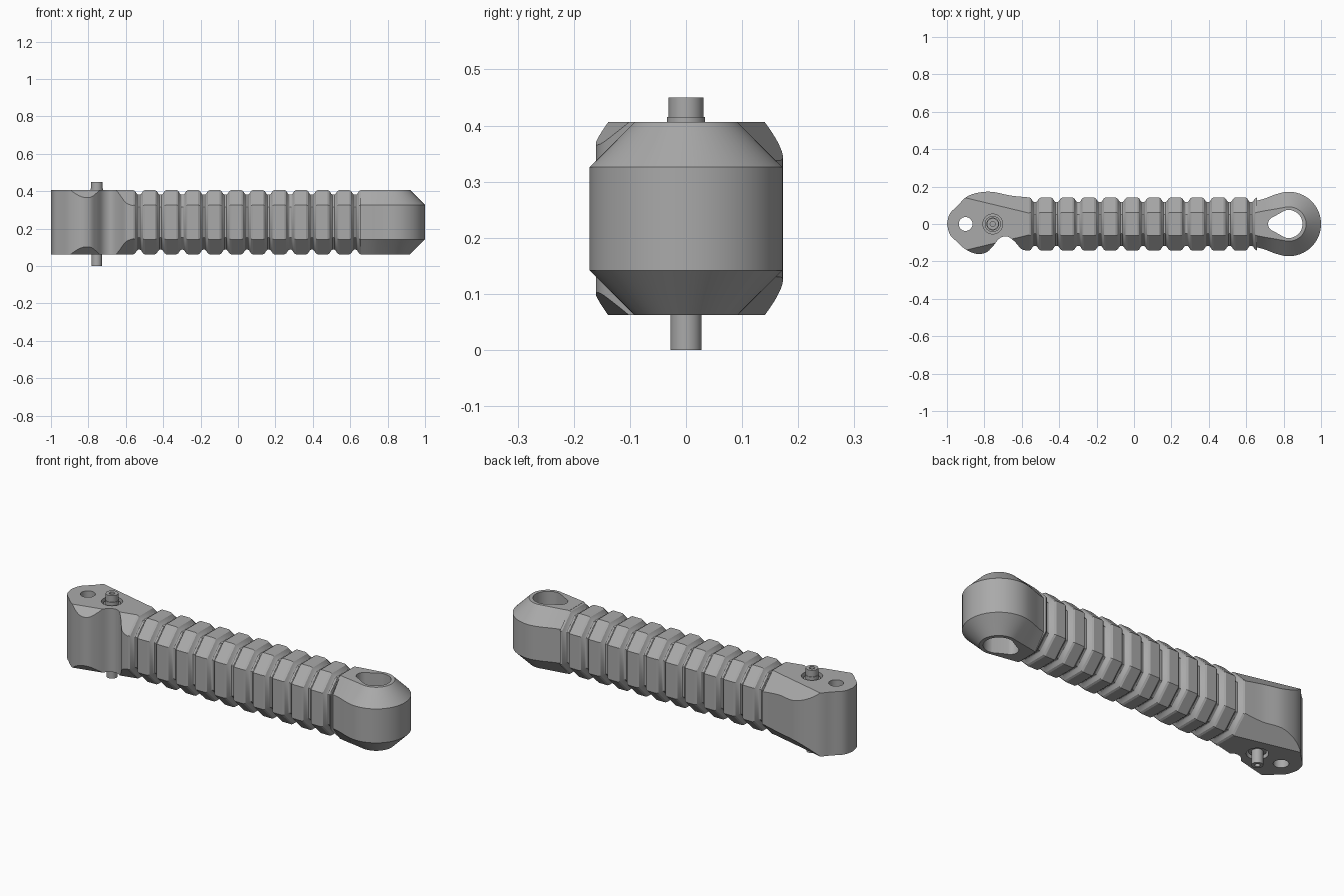
import bpy, bmesh, math
from mathutils import Vector, Matrix

if "Cube" in bpy.data.objects:
    bpy.data.objects.remove(bpy.data.objects["Cube"], do_unlink=True)

grey = bpy.data.materials.new("satin_grey")
grey.use_nodes = True
grey.diffuse_color = (0.4, 0.4, 0.4, 1)
grey.node_tree.nodes["Principled BSDF"].inputs["Base Color"].default_value = (0.4, 0.4, 0.4, 1)

BOTTOM, TOP = 0.062, 0.406
MID = (BOTTOM + TOP) / 2
HALF = (TOP - BOTTOM) / 2
SIDE = 0.092            # half height of the flat side band
PIVOT_X = -0.755


def add_object(name, bm):
    me = bpy.data.meshes.new(name)
    bm.to_mesh(me)
    bm.free()
    ob = bpy.data.objects.new(name, me)
    bpy.context.collection.objects.link(ob)
    me.materials.append(grey)
    return ob


def loft(name, rings, closed=False):
    """Skin equal-length rings; cap the ends unless they join up."""
    bm = bmesh.new()
    rows = [[bm.verts.new(p) for p in r] for r in rings]
    n = len(rows[0])
    pairs = list(zip(rows, rows[1:])) + ([(rows[-1], rows[0])] if closed else [])
    for a, b in pairs:
        for i in range(n):
            j = (i + 1) % n
            bm.faces.new((a[i], a[j], b[j], b[i]))
    if not closed:
        bm.faces.new(rows[0][::-1])
        bm.faces.new(rows[-1])
    bmesh.ops.recalc_face_normals(bm, faces=bm.faces)
    return add_object(name, bm)


def activate(ob):
    bpy.ops.object.select_all(action='DESELECT')
    ob.select_set(True)
    bpy.context.view_layer.objects.active = ob


def smooth(ob, degrees=28):
    activate(ob)
    bpy.ops.object.shade_smooth_by_angle(angle=math.radians(degrees))


def cut(ob, cutter):
    activate(ob)
    mod = ob.modifiers.new("cut", 'BOOLEAN')
    mod.operation, mod.solver, mod.object = 'DIFFERENCE', 'EXACT', cutter
    bpy.ops.object.modifier_apply(modifier=mod.name)
    bpy.data.objects.remove(cutter, do_unlink=True)


def arc(cx, r, start, end, n):
    """Arc about a centre on the x axis, in degrees."""
    angles = [math.radians(start + (end - start) * i / n) for i in range(n + 1)]
    return [(cx + r * math.cos(a), r * math.sin(a)) for a in angles]


def prism(name, outline, z0, z1):
    return loft(name, [[(x, y, z) for x, y in outline] for z in (z0, z1)])


def cylinder(name, x, r, z0, z1, n=32):
    return prism(name, arc(x, r, 0, 360, n)[:-1], z0, z1)


def spline(pts, steps=5):
    """Catmull-Rom curve through the points."""
    p = [Vector(q) for q in [pts[0], *pts, pts[-1]]]
    out = []
    for a, b, c, d in zip(p, p[1:], p[2:], p[3:]):
        for k in range(steps):
            t = k / steps
            out.append(0.5 * (2 * b + (c - a) * t + (2 * a - 5 * b + 4 * c - d) * t ** 2
                              + (3 * b - a - 3 * c + d) * t ** 3))
    return [tuple(v) for v in out] + [tuple(pts[-1])]


# Ribbed grip: octagonal section with rounded grooves
def octagon(x, d):
    w, h, s, f = 0.142 - d, HALF - d, SIDE - 0.41 * d, 0.062 - 0.41 * d
    ring = [(w, s), (f, h), (-f, h), (-w, s)]
    ring += [(-y, -z) for y, z in ring]
    return [(x, y, MID + z) for y, z in ring]


PITCH, GROOVE = 0.1155, 0.062
rings = []
for k in range(11):
    x0 = -0.56 + k * PITCH
    for t, depth in ((0, 0), (0.15, 0.005), (0.32, 0.021), (0.42, 0.025),
                     (0.58, 0.025), (0.68, 0.021), (0.85, 0.005), (1, 0)):
        rings.append(octagon(x0 + t * GROOVE, depth))
smooth(loft("ribbed_grip", rings))

# Rounded loop end with chamfered rims and a teardrop eye
neck = [(0.655, 0.124, 0.062), (0.69, 0.133, 0.064), (0.72, 0.144, 0.07), (0.75, 0.156, 0.077)]
outer = [(x, y) for x, y, c in neck] + arc(0.828, 0.172, 105, 0, 18)
inner = [(x, y - c) for x, y, c in neck] + arc(0.828, 0.092, 105, 0, 18)
outer += [(x, -y) for x, y in outer[-2::-1]]
inner += [(x, -y) for x, y in inner[-2::-1]]
levels = ((inner, BOTTOM), (outer, MID - SIDE), (outer, MID + SIDE), (inner, TOP))
loop_end = loft("loop_end", [[(x, y, z) for x, y in o] for o, z in levels])
eye = arc(0.826, 0.075, -105, 105, 24) + arc(0.757, 0.04, 105, 255, 14)
cut(loop_end, prism("eye_cutter", eye, -0.2, 0.7))
smooth(loop_end)

# Pivot block with a finger scallop on the front side
upper = spline([(-1, 0), (-0.985, 0.055), (-0.94, 0.1), (-0.9, 0.142), (-0.84, 0.166),
                (-0.76, 0.172), (-0.66, 0.152), (-0.56, 0.142)])
lower = spline([(-0.56, -0.142), (-0.6, -0.135), (-0.64, -0.092), (-0.68, -0.066), (-0.72, -0.078),
                (-0.755, -0.12), (-0.79, -0.152), (-0.84, -0.16), (-0.9, -0.136),
                (-0.95, -0.092), (-0.985, -0.055), (-1, 0)])
block = prism("pivot_block", upper + lower[:-1], BOTTOM, TOP)

# Tapering chamfers on the four long edges of the block
for sy in (1, -1):
    for sz in (1, -1):
        n = Vector((0.24, sy, sz)).normalized()
        p = Vector((PIVOT_X, sy * 0.105, MID + sz * HALF)) + n * 0.5
        bm = bmesh.new()
        bmesh.ops.create_cube(bm, size=1, matrix=Matrix.Translation(p) @
                              n.to_track_quat('Z', 'Y').to_matrix().to_4x4())
        cut(block, add_object("chamfer_cutter", bm))

# Tip hole and pivot recesses
cut(block, cylinder("tip_hole_cutter", -0.9, 0.037, -0.2, 0.7))
cut(block, cylinder("upper_recess_cutter", PIVOT_X, 0.053, TOP - 0.04, 0.7))
cut(block, cylinder("lower_recess_cutter", PIVOT_X, 0.053, -0.2, BOTTOM + 0.04))
smooth(block)

# Pivot pin: turned profile with a bored tip at each end
profile = [(0.001, 0.03), (0.013, 0.03), (0.013, 0), (0.028, 0), (0.028, MID), (0.034, MID),
           (0.034, 0.415), (0.031, 0.415), (0.031, 0.45), (0.014, 0.45), (0.014, 0.42), (0.001, 0.42)]
turns = [[(PIVOT_X + r * math.cos(a), r * math.sin(a), z) for r, z in profile]
         for a in (math.tau * i / 32 for i in range(32))]
smooth(loft("pivot_pin", turns, closed=True))

# Thin collars inside the recesses
for name, z0, z1 in (("upper_collar", TOP - 0.045, TOP - 0.012),
                     ("lower_collar", BOTTOM + 0.012, BOTTOM + 0.045)):
    smooth(cylinder(name, PIVOT_X, 0.043, z0, z1))
